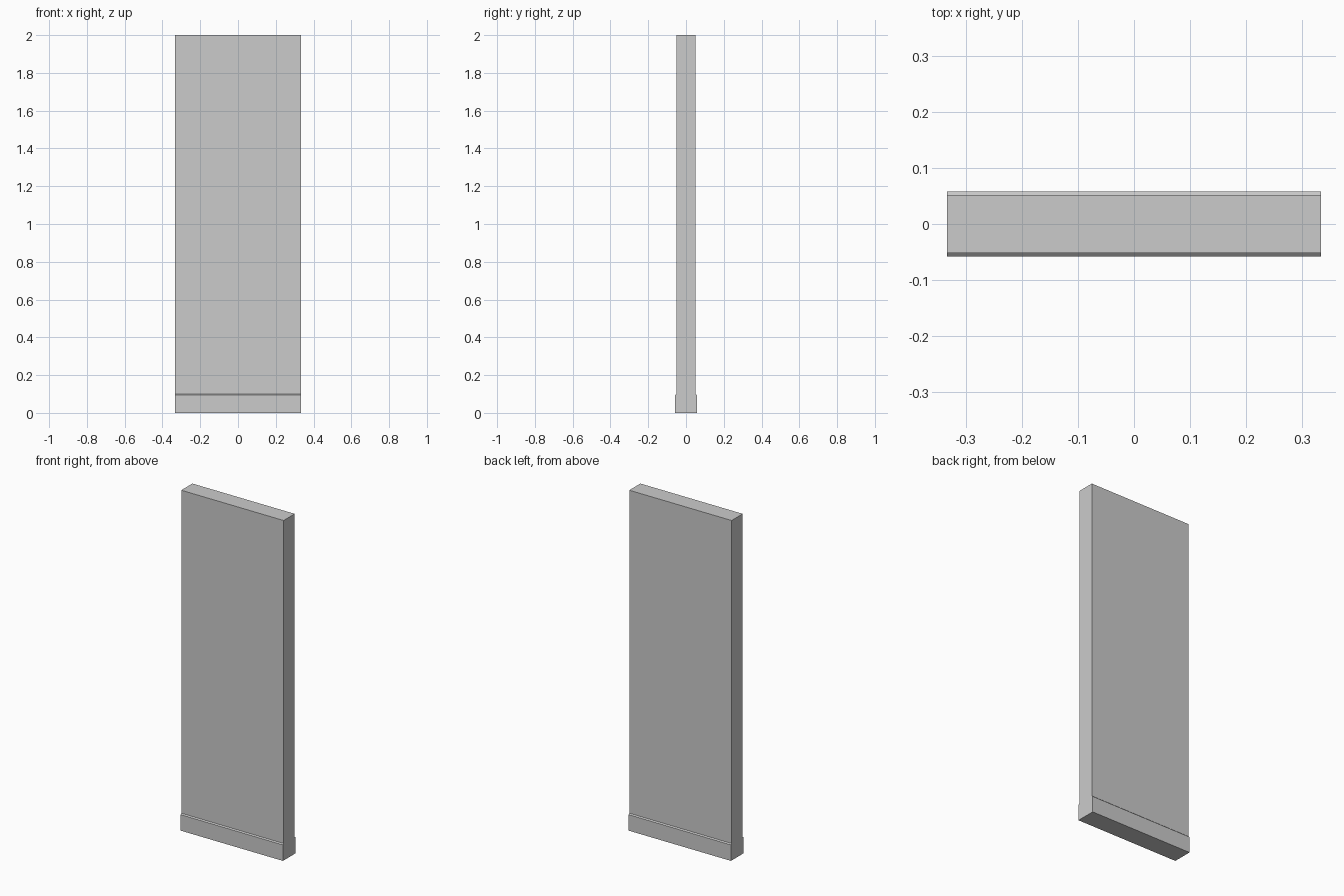
import bpy, bmesh

if "Cube" in bpy.data.objects:
    bpy.data.objects.remove(bpy.data.objects["Cube"])

HALF_LEN = 0.333
# Half cross-section (y, z): skirting with chamfered top, then the wall face
HALF = [(0.058, 0.0), (0.058, 0.094), (0.0515, 0.1), (0.0515, 2.0)]
# Mirror the half profile to get the closed section
PROFILE = HALF + [(-y, z) for y, z in reversed(HALF)]

# Wall panel with skirting on both sides, extruded along x
bm = bmesh.new()
section = bm.faces.new([bm.verts.new((-HALF_LEN, y, z)) for y, z in PROFILE])
ext = bmesh.ops.extrude_face_region(bm, geom=[section], use_keep_orig=True)
verts = [v for v in ext["geom"] if isinstance(v, bmesh.types.BMVert)]
bmesh.ops.translate(bm, vec=(2 * HALF_LEN, 0, 0), verts=verts)
bmesh.ops.recalc_face_normals(bm, faces=bm.faces)

mesh = bpy.data.meshes.new("wall_panel")
bm.to_mesh(mesh)
bm.free()
wall = bpy.data.objects.new("wall_panel", mesh)
bpy.context.collection.objects.link(wall)
